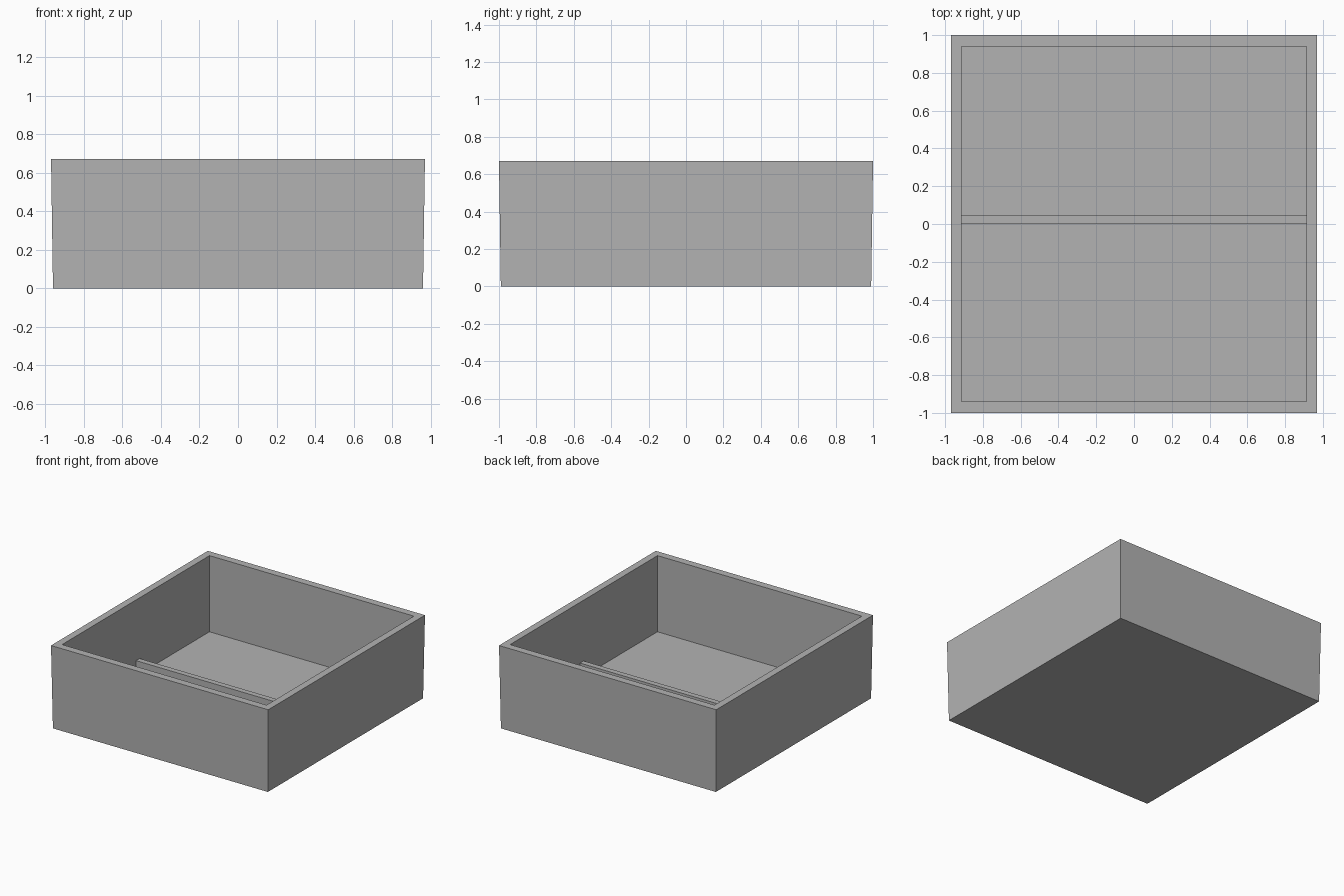
import bpy
import bmesh

cube = bpy.data.objects.get("Cube")
if cube:
    bpy.data.objects.remove(cube, do_unlink=True)

# One plain grey material
GREY = (0.45, 0.45, 0.45, 1.0)
grey = bpy.data.materials.new("plain grey")
grey.use_nodes = True
grey.diffuse_color = GREY
grey.node_tree.nodes["Principled BSDF"].inputs["Base Color"].default_value = GREY

HEIGHT, FLOOR = 0.67, 0.055
INNER_X, INNER_Y = 0.913, 0.94


def make_object(name, bm):
    bmesh.ops.recalc_face_normals(bm, faces=bm.faces)
    mesh = bpy.data.meshes.new(name)
    bm.to_mesh(mesh)
    bm.free()
    mesh.materials.append(grey)
    obj = bpy.data.objects.new(name, mesh)
    bpy.context.collection.objects.link(obj)
    return obj


def ring(bm, half_x, half_y, z):
    corners = ((-1, -1), (1, -1), (1, 1), (-1, 1))
    return [bm.verts.new((sx * half_x, sy * half_y, z)) for sx, sy in corners]


# Open tray: slightly flared outer walls, flat rim, straight inner walls, floor
bm = bmesh.new()
rings = [
    ring(bm, 0.96, 0.99, 0),
    ring(bm, 0.97, 1.0, HEIGHT),
    ring(bm, INNER_X, INNER_Y, HEIGHT),
    ring(bm, INNER_X, INNER_Y, FLOOR),
]
for lower, upper in zip(rings, rings[1:]):
    for i in range(4):
        j = (i + 1) % 4
        bm.faces.new((lower[i], lower[j], upper[j], upper[i]))
bm.faces.new(rings[0])
bm.faces.new(rings[-1])
make_object("tray_body", bm)

# Low divider across the middle of the floor
DIVIDER_TOP, FRONT, BACK = 0.18, 0.003, 0.048
bm = bmesh.new()
bmesh.ops.create_cube(bm, size=1)
bmesh.ops.scale(bm, verts=bm.verts, vec=(2 * INNER_X, BACK - FRONT, DIVIDER_TOP - FLOOR))
bmesh.ops.translate(bm, verts=bm.verts, vec=(0, (FRONT + BACK) / 2, (DIVIDER_TOP + FLOOR) / 2))
make_object("floor_divider", bm)
